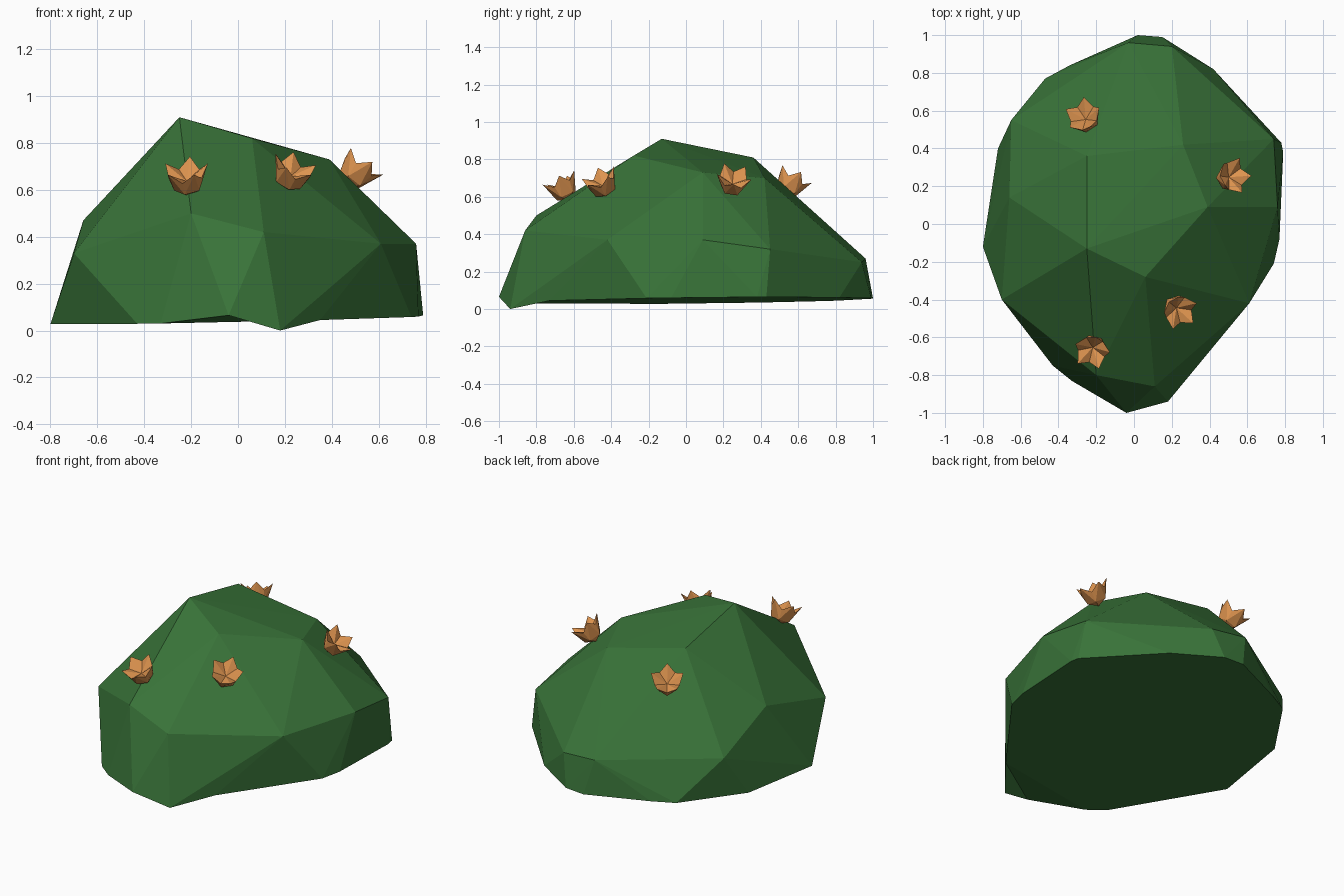
import bpy, bmesh, math
from mathutils import Vector

if "Cube" in bpy.data.objects:
    bpy.data.objects.remove(bpy.data.objects["Cube"])


def material(name, colour):
    m = bpy.data.materials.new(name)
    m.diffuse_color = (*colour, 1)
    m.use_nodes = True
    m.node_tree.nodes["Principled BSDF"].inputs["Base Color"].default_value = m.diffuse_color
    return m


def add_object(name, bm, mat):
    bmesh.ops.recalc_face_normals(bm, faces=bm.faces)
    mesh = bpy.data.meshes.new(name)
    bm.to_mesh(mesh)
    bm.free()
    mesh.materials.append(mat)
    ob = bpy.data.objects.new(name, mesh)
    bpy.context.collection.objects.link(ob)
    return ob


green = material("leaf_green", (0.04, 0.17, 0.04))
orange = material("petal_orange", (0.74, 0.30, 0.08))

# Bush: faceted dome wrapped around a crown, a shoulder ring and a ground ring
crown = [(-0.25, -0.13, 0.91), (-0.25, 0.36, 0.81), (0.06, -0.28, 0.82),
         (0.39, 0.09, 0.73), (0.26, 0.42, 0.70)]
shoulder = [(-0.20, -0.80, 0.50), (0.11, -0.86, 0.42), (0.61, -0.42, 0.37),
            (0.76, 0.09, 0.37), (0.74, 0.45, 0.32), (0.20, 0.94, 0.25),
            (-0.03, 0.96, 0.27), (-0.65, 0.55, 0.29), (-0.66, 0.14, 0.47),
            (-0.70, -0.40, 0.33)]
ground = [(0.02, 1.0), (0.15, 0.99), (0.42, 0.82), (0.78, 0.43), (0.79, 0.38),
          (0.77, -0.08), (0.74, -0.21), (0.35, -0.73), (0.18, -0.94),
          (-0.04, -1.0), (-0.33, -0.83), (-0.43, -0.75), (-0.80, -0.12),
          (-0.72, 0.40), (-0.47, 0.77), (-0.34, 0.84)]
bm = bmesh.new()
for p in crown + shoulder:
    bm.verts.new(p)
for x, y in ground:
    bm.verts.new((x, y, 0.045 + 0.02 * x + 0.01 * y))
bmesh.ops.convex_hull(bm, input=bm.verts)
# One low corner touches the ground, its neighbour lifts slightly
for v in bm.verts:
    if (v.co.xy - Vector((0.18, -0.94))).length < 0.01:
        v.co.z = 0.0
    elif (v.co.xy - Vector((-0.04, -1.0))).length < 0.01:
        v.co.z = 0.065
add_object("bush", bm, green)


# Flower: five-sided cup with pointed petals and a dipped centre
def flower(name, loc, axis, spin):
    bm = bmesh.new()

    def ring_point(i, r, h):
        a = math.radians(36 * i + spin)
        return bm.verts.new((r * math.cos(a), r * math.sin(a), h))

    rim = [ring_point(i, 0.098, 0.055) if i % 2 == 0 else ring_point(i, 0.076, 0.012)
           for i in range(10)]
    low = [ring_point(2 * i + 1, 0.058, -0.05) for i in range(5)]
    base = bm.verts.new((0, 0, -0.08))
    middle = bm.verts.new((0, 0, -0.015))
    for i in range(10):
        bm.faces.new((rim[i], rim[(i + 1) % 10], middle))
    for i in range(5):
        a, b = low[i], low[(i + 1) % 5]
        left, tip, right = rim[2 * i + 1], rim[(2 * i + 2) % 10], rim[(2 * i + 3) % 10]
        bm.faces.new((a, b, base))
        bm.faces.new((a, tip, left))
        bm.faces.new((a, b, tip))
        bm.faces.new((b, right, tip))
    ob = add_object(name, bm, orange)
    ob.location = loc
    ob.rotation_euler = Vector(axis).to_track_quat('Z', 'Y').to_euler()


flower("flower_back", (-0.26, 0.56, 0.67), (-0.30, 0.45, 0.85), 18)
flower("flower_right", (0.51, 0.25, 0.68), (0.55, 0.15, 0.75), 40)
flower("flower_front_right", (0.23, -0.45, 0.67), (0.35, -0.38, 0.82), 60)
flower("flower_front_left", (-0.22, -0.66, 0.65), (-0.10, -0.42, 0.88), 18)
